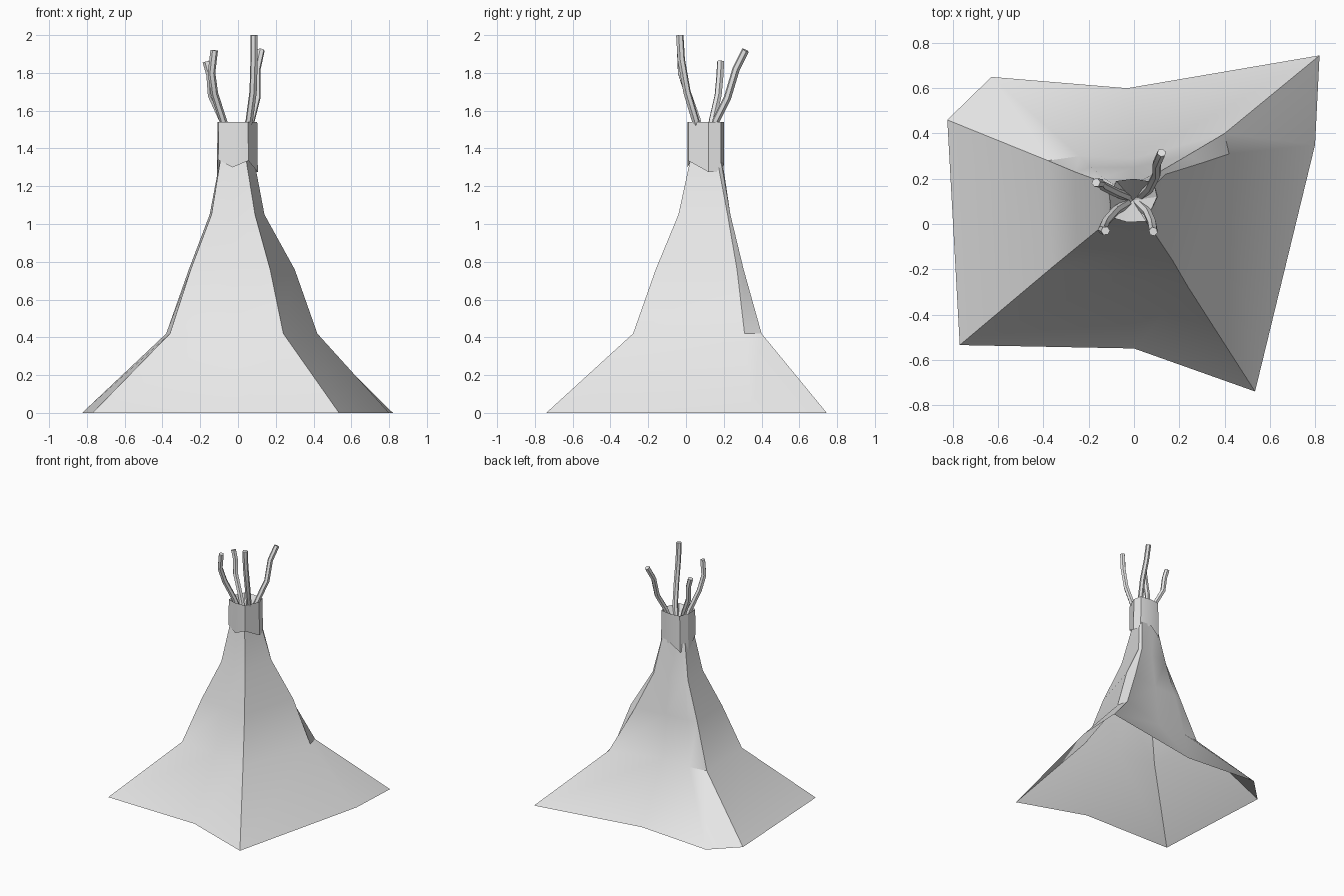
import bpy, bmesh, math

if "Cube" in bpy.data.objects:
    bpy.data.objects.remove(bpy.data.objects["Cube"])

canvas = bpy.data.materials.new("pale_grey")
canvas.diffuse_color = (0.8, 0.8, 0.8, 1)
canvas.use_nodes = True
canvas.node_tree.nodes["Principled BSDF"].inputs["Base Color"].default_value = canvas.diffuse_color


def finish(obj, angle=30):
    obj.data.materials.append(canvas)
    bpy.ops.object.select_all(action='DESELECT')
    obj.select_set(True)
    bpy.context.view_layer.objects.active = obj
    bpy.ops.object.shade_smooth_by_angle(angle=math.radians(angle))


def loft(name, columns, angle=30, close_top=None):
    """Skin closed rings; each column lists points from bottom to top."""
    bm = bmesh.new()
    cols = [[bm.verts.new(p) for p in col] for col in columns]
    for a, b in zip(cols, cols[1:] + cols[:1]):
        for i in range(len(a) - 1):
            bm.faces.new((a[i], b[i], b[i + 1], a[i + 1]))
        if close_top:
            if a is cols[0]:
                tip = bm.verts.new(close_top)
            bm.faces.new((a[-1], b[-1], tip))
    me = bpy.data.meshes.new(name)
    bm.to_mesh(me)
    bm.free()
    obj = bpy.data.objects.new(name, me)
    bpy.context.collection.objects.link(obj)
    finish(obj, angle)
    return obj


# Cloth walls: seams running up the tent, counter-clockwise from front left
levels = (0, 0.42, 0.76, 1.05, 1.42)
seams = [
    [(-.77, -.535), (-.36, -.19), (-.25, -.10), (-.14, -.01), (-.08, .04)],
    [(0, -.55), (-.05, -.235), (-.03, -.13), (-.02, -.025), (-.02, .04)],
    [(.535, -.74), (.24, -.28), (.17, -.16), (.09, -.04), (.03, .04)],
    [(.80, .35), (.42, .31), (.30, .27), (.14, .22), (.07, .15)],
    [(.82, .745), (.40, .40), (.24, .305), (.12, .235), (.065, .17)],
    [(-.03, .60), (0, .29), (0, .25), (0, .21), (0, .18)],
    [(-.63, .65), (-.24, .30), (-.19, .25), (-.135, .205), (-.07, .16)],
    [(-.825, .46), (-.38, .28), (-.26, .23), (-.15, .19), (-.08, .14)],
]
loft("tent_walls", [[(x, y, z) for (x, y), z in zip(s, levels)] for s in seams], 32)

# Collar wrapped round the neck, with a ragged lower edge and a sunken top
collar = [(-.105, .03, 1.34), (-.03, .008, 1.30), (.055, .012, 1.335),
          (.105, .12, 1.275), (.09, .185, 1.275), (0, .20, 1.31),
          (-.08, .19, 1.25), (-.112, .13, 1.235)]
loft("collar", [[(x, y, z), (x * .97, y, 1.54)] for x, y, z in collar], 30,
     close_top=(-.005, .105, 1.38))

# Bent poles sticking out of the top
poles = {
    "pole_front_right": [(.02, .09, 1.40), (.06, .05, 1.55), (.08, .005, 1.70), (.085, -.025, 1.87), (.085, -.033, 2.0)],
    "pole_back_right": [(.03, .12, 1.40), (.07, .16, 1.55), (.10, .22, 1.67), (.10, .265, 1.82), (.122, .315, 1.92)],
    "pole_back_left": [(-.03, .12, 1.40), (-.08, .14, 1.55), (-.14, .17, 1.68), (-.148, .18, 1.79), (-.168, .183, 1.86)],
    "pole_front_left": [(-.03, .09, 1.40), (-.08, .06, 1.55), (-.125, .01, 1.69), (-.14, -.025, 1.80), (-.126, -.03, 1.92)],
}
for name, path in poles.items():
    curve = bpy.data.curves.new(name, 'CURVE')
    curve.dimensions = '3D'
    curve.bevel_depth = 0.02
    curve.bevel_resolution = 1
    curve.use_fill_caps = True
    line = curve.splines.new('POLY')
    line.points.add(len(path) - 1)
    for pt, co in zip(line.points, path):
        pt.co = (*co, 1)
    temp = bpy.data.objects.new(name + "_path", curve)
    bpy.context.collection.objects.link(temp)
    bpy.context.view_layer.update()
    mesh = bpy.data.meshes.new_from_object(temp)
    bpy.data.objects.remove(temp)
    pole = bpy.data.objects.new(name, mesh)
    mesh.materials.clear()
    bpy.context.collection.objects.link(pole)
    finish(pole)
